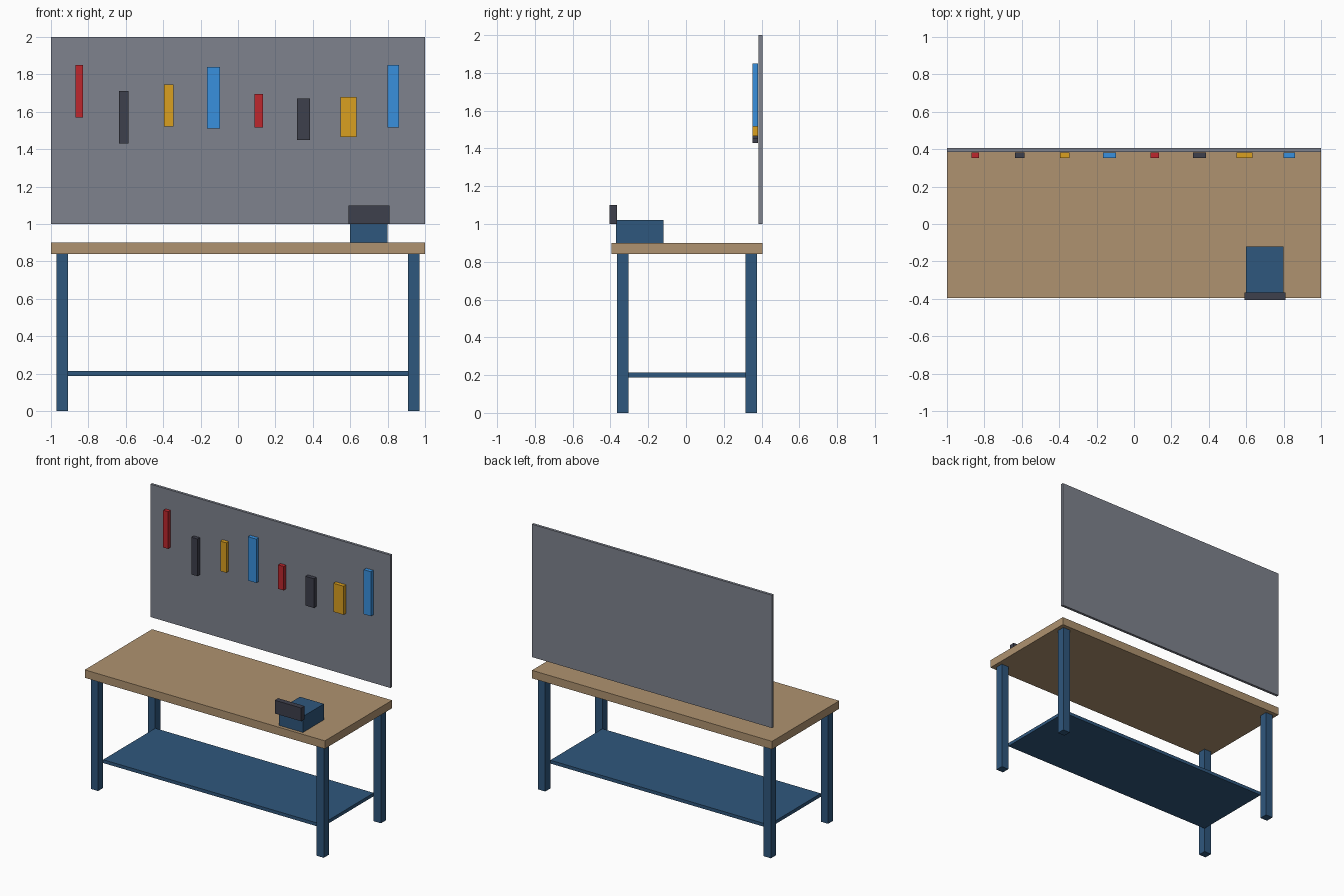
import bpy

default_cube = bpy.data.objects.get("Cube")
if default_cube:
    bpy.data.objects.remove(default_cube, do_unlink=True)


def make_material(name, r, g, b):
    mat = bpy.data.materials.new(name)
    mat.use_nodes = True
    mat.diffuse_color = (r, g, b, 1)
    shader = next(n for n in mat.node_tree.nodes if n.type == "BSDF_PRINCIPLED")
    shader.inputs["Base Color"].default_value = (r, g, b, 1)
    shader.inputs["Roughness"].default_value = 0.6
    return mat


def box(name, xs, ys, zs, mat):
    """Box spanning the given (low, high) range on each axis."""
    spans = (xs, ys, zs)
    bpy.ops.mesh.primitive_cube_add(size=1, location=[(a + b) / 2 for a, b in spans])
    obj = bpy.context.object
    obj.name = obj.data.name = name
    obj.scale = [b - a for a, b in spans]
    bpy.ops.object.transform_apply(location=False, rotation=False, scale=True)
    obj.data.materials.append(mat)
    return obj


wood = make_material("wood", 0.43, 0.29, 0.16)
steel = make_material("blue_steel", 0.028, 0.095, 0.205)
board = make_material("grey_board", 0.21, 0.225, 0.27)
dark = make_material("dark_metal", 0.048, 0.05, 0.072)
red = make_material("red_grip", 0.51, 0.02, 0.027)
yellow = make_material("yellow_grip", 0.7, 0.35, 0.014)
blue = make_material("blue_grip", 0.04, 0.28, 0.73)

# Bench: top, four legs and a shelf between them
MID_Y = 0.005
TOP_Z = 0.9
UNDER_Z = 0.84
LEG = 0.06
LEG_X, LEG_Y = 0.94, 0.34
box("bench_top", (-1, 1), (MID_Y - 0.4, MID_Y + 0.4), (UNDER_Z, TOP_Z), wood)
for side, sx in (("left", 1), ("right", -1)):
    for end, sy in (("front", -1), ("back", 1)):
        x, y = sx * LEG_X, MID_Y + sy * LEG_Y
        box(f"{end}_{side}_leg", (x - LEG / 2, x + LEG / 2),
            (y - LEG / 2, y + LEG / 2), (0, UNDER_Z), steel)
shelf_x, shelf_y = LEG_X - LEG / 2, LEG_Y - LEG / 2
box("lower_shelf", (-shelf_x, shelf_x), (MID_Y - shelf_y, MID_Y + shelf_y),
    (0.188, 0.213), steel)

# Vise: body on the bench and front jaw
box("vise_body", (0.6, 0.8), (-0.37, -0.12), (TOP_Z, 1.02), steel)
box("vise_jaw", (0.59, 0.81), (-0.405, -0.365), (1.0, 1.1), dark)

# Tool board and the row of hanging tools: width, bottom, top
box("tool_board", (-1, 1), (0.385, 0.405), (1, 2), board)
tools = [
    (0.04, 1.57, 1.85), (0.05, 1.43, 1.71), (0.05, 1.52, 1.745), (0.07, 1.51, 1.84),
    (0.046, 1.515, 1.695), (0.07, 1.45, 1.67), (0.086, 1.465, 1.68), (0.06, 1.515, 1.85),
]
colours = [red, dark, yellow, blue]
for i, (width, low, high) in enumerate(tools):
    x = -0.85 + 0.24 * i
    box(f"hanging_tool_{i + 1}", (x - width / 2, x + width / 2), (0.353, 0.382),
        (low, high), colours[i % len(colours)])
